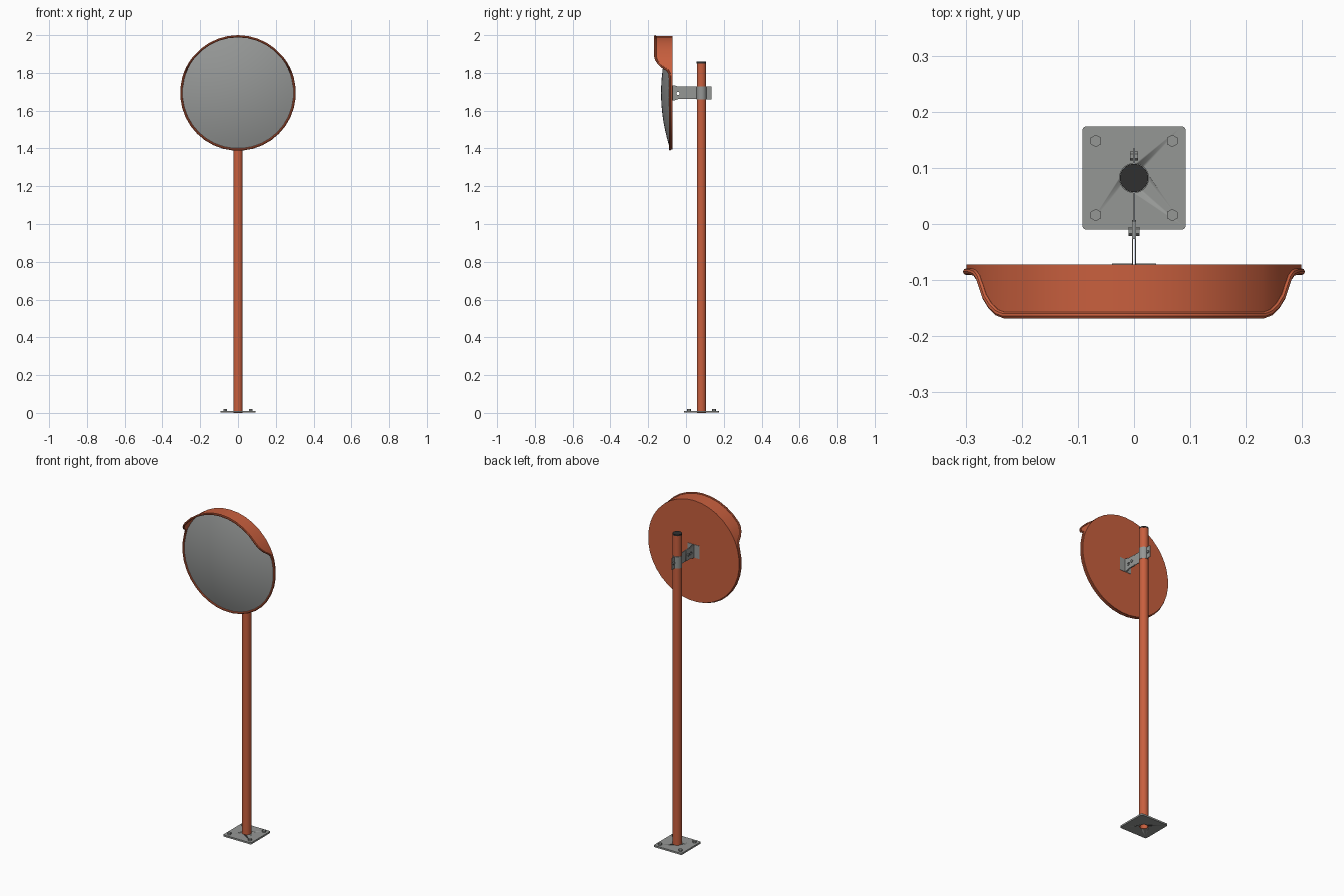
import bpy, bmesh, math
from mathutils import Matrix, Vector

if "Cube" in bpy.data.objects:
    bpy.data.objects.remove(bpy.data.objects["Cube"])

CZ, PY = 1.694, 0.082          # mirror centre height, pole y position


def material(name, rgb):
    m = bpy.data.materials.new(name)
    m.diffuse_color = (*rgb, 1)
    m.use_nodes = True
    m.node_tree.nodes["Principled BSDF"].inputs["Base Color"].default_value = m.diffuse_color
    return m


ORANGE = material("orange_paint", (0.58, 0.115, 0.048))
STEEL = material("galvanised_steel", (0.30, 0.31, 0.30))
MIRROR = material("mirror_grey", (0.30, 0.31, 0.305))
BLACK = material("black_plastic", (0.03, 0.03, 0.03))


def finish(ob, mat, smooth=True):
    ob.data.materials.clear()
    ob.data.materials.append(mat)
    bpy.ops.object.select_all(action='DESELECT')
    ob.select_set(True)
    bpy.context.view_layer.objects.active = ob
    if ob.type == 'CURVE':
        bpy.ops.object.convert(target='MESH')
        ob = bpy.context.object
    if smooth:
        bpy.ops.object.shade_smooth_by_angle(angle=math.radians(35))
    return ob


def from_bmesh(name, bm, mat, smooth=True):
    me = bpy.data.meshes.new(name)
    bmesh.ops.recalc_face_normals(bm, faces=bm.faces)
    bm.to_mesh(me)
    bm.free()
    ob = bpy.data.objects.new(name, me)
    bpy.context.collection.objects.link(ob)
    return finish(ob, mat, smooth)


def box(name, size, loc, mat, bevel=0):
    bm = bmesh.new()
    bmesh.ops.create_cube(bm, size=1, matrix=Matrix.Translation(loc) @ Matrix.Diagonal((*size, 1)))
    if bevel:
        edges = [e for e in bm.edges if abs(e.verts[0].co.z - e.verts[1].co.z) > 1e-5]
        bmesh.ops.bevel(bm, geom=edges, offset=bevel, segments=3, profile=0.5, affect='EDGES')
    return from_bmesh(name, bm, mat)


def cylinder(name, r, depth, loc, mat, sides=32, rot=Matrix()):
    bm = bmesh.new()
    bmesh.ops.create_cone(bm, cap_ends=True, segments=sides, radius1=r, radius2=r, depth=depth,
                          matrix=Matrix.Translation(loc) @ rot)
    return from_bmesh(name, bm, mat)


def tube(name, ro, ri, z0, z1, mat, sides=32):
    bm = bmesh.new()
    rings = []
    for r, z in ((ro, z0), (ro, z1), (ri, z1), (ri, z0)):
        rings.append([bm.verts.new((r * math.cos(2 * math.pi * i / sides),
                                    PY + r * math.sin(2 * math.pi * i / sides), z))
                      for i in range(sides)])
    for k in range(4):
        a, b = rings[k], rings[(k + 1) % 4]
        for i in range(sides):
            j = (i + 1) % sides
            bm.faces.new((a[i], a[j], b[j], b[i]))
    return from_bmesh(name, bm, mat)


# base plate, hollow pole, cap and anchor bolts
plate = box("base_plate", (0.184, 0.184, 0.01), (0, PY, 0.006), STEEL, 0.007)
cutter = cylinder("base_hole_cutter", 0.0245, 0.1, (0, PY, 0), STEEL)
cutter.hide_render = True
mod = plate.modifiers.new("pole_hole", 'BOOLEAN')
mod.object = cutter
mod.solver = 'EXACT'
bpy.context.view_layer.objects.active = plate
bpy.ops.object.modifier_apply(modifier=mod.name)
bpy.data.objects.remove(cutter)
tube("pole", 0.025, 0.022, 0.0, 1.852, ORANGE)
cylinder("pole_cap", 0.0252, 0.008, (0, PY, 1.855), BLACK)
for sx in (-1, 1):
    for sy in (-1, 1):
        cylinder("anchor_bolt", 0.011, 0.01, (sx * 0.068, PY + sy * 0.066, 0.0155), STEEL, 6)

# hood edge: (degrees from top, y), symmetric on both sides, flat rim below
corner = [(0, -.163), (10, -.163), (20, -.163), (30, -.163), (40, -.163), (50, -.163),
          (54, -.158), (58, -.147), (62, -.130), (64.5, -.112), (67, -.096), (70, -.088),
          (75, -.085)] + [(a, -.085) for a in range(85, 176, 10)]
edge = [(-a, y) for a, y in reversed(corner[1:])] + corner


def rim_point(r, a, y):
    a = math.radians(a)
    return Vector((r * math.sin(a), y, CZ + r * math.cos(a)))


# housing: thin shell wall with closed back
bm = bmesh.new()
loops = [[bm.verts.new(rim_point(r, a, -0.072 if back else y)) for a, y in edge]
         for r, back in ((0.300, True), (0.300, False), (0.297, False), (0.297, True))]
n = len(edge)
for k in range(3):
    for i in range(n):
        j = (i + 1) % n
        bm.faces.new((loops[k][i], loops[k][j], loops[k + 1][j], loops[k + 1][i]))
bm.faces.new(loops[0])
bm.faces.new(loops[3])
bmesh.ops.translate(bm, verts=loops[3], vec=(0, -0.003, 0))
from_bmesh("hooded_housing", bm, ORANGE)

# rolled bead along rim and hood edge
cu = bpy.data.curves.new("rim_bead", 'CURVE')
cu.dimensions = '3D'
cu.bevel_depth = 0.006
cu.bevel_resolution = 2
sp = cu.splines.new('POLY')
sp.points.add(n - 1)
for p, (a, y) in zip(sp.points, edge):
    p.co = (*rim_point(0.300, a, y), 1)
sp.use_cyclic_u = True
bead = bpy.data.objects.new("rim_bead", cu)
bpy.context.collection.objects.link(bead)
finish(bead, ORANGE)

# convex mirror: shallow spherical cap
bm = bmesh.new()
R, SAG, RINGS, SEG = 0.297, 0.048, 10, 48
centre = bm.verts.new((0, -0.084 - SAG, CZ))
prev = None
for k in range(1, RINGS + 1):
    t = k / RINGS
    ring = [bm.verts.new(rim_point(R * t, 360 * i / SEG, -0.084 - SAG * (1 - t * t)))
            for i in range(SEG)]
    for i in range(SEG):
        j = (i + 1) % SEG
        bm.faces.new((prev[i], prev[j], ring[j], ring[i]) if prev else (centre, ring[i], ring[j]))
    prev = ring
bm.faces.new(prev)
from_bmesh("convex_mirror", bm, MIRROR)


def side_plate(name, pts, x, thick, hole=None):
    """Plate in the y-z plane with an optional round hole (y, z, r)."""
    c = bpy.data.curves.new(name, 'CURVE')
    c.dimensions = '2D'
    c.fill_mode = 'BOTH'
    c.extrude = thick / 2
    shapes = [pts]
    if hole:
        shapes.append([(hole[0] + hole[2] * math.cos(i * math.pi / 8),
                        hole[1] + hole[2] * math.sin(i * math.pi / 8)) for i in range(16)])
    for s in shapes:
        spl = c.splines.new('POLY')
        spl.points.add(len(s) - 1)
        for p, (y, z) in zip(spl.points, s):
            p.co = (y, z, 0, 1)
        spl.use_cyclic_u = True
    ob = bpy.data.objects.new(name, c)
    bpy.context.collection.objects.link(ob)
    ob.matrix_world = Matrix(((0, 0, 1, x), (1, 0, 0, 0), (0, 1, 0, CZ), (0, 0, 0, 1)))
    return finish(ob, STEEL, False)


# pair of angle brackets on the housing back
blade = [(-.072, -.039), (-.060, -.039), (-.040, -.033), (.002, -.033), (.007, -.028),
         (.007, .028), (.002, .033), (-.040, .033), (-.060, .039), (-.072, .039)]
for s in (-1, 1):
    side_plate("bracket_blade", blade, s * 0.0027, 0.002, (-0.042, -0.003, 0.009))
    box("bracket_foot", (0.037, 0.002, 0.078), (s * 0.0205, -0.071, CZ), STEEL)

# pole clamp: band, front tongue, rear flanges
tube("clamp_band", 0.0268, 0.0245, CZ - 0.035, CZ + 0.035, STEEL)
box("clamp_tongue", (0.0034, 0.083, 0.066), (0, 0.0145, CZ), STEEL)
for s in (-1, 1):
    box("clamp_flange", (0.0015, 0.028, 0.07), (s * 0.0009, 0.1205, CZ), STEEL)

# hex bolt heads on both sides of bracket and clamp
side_on = Matrix.Rotation(math.pi / 2, 4, 'Y')
for y, x in ((-0.013, 0.0065), (0.121, 0.0045)):
    cylinder("bolt_shank", 0.0035, 2 * x, (0, y, CZ), STEEL, 12, side_on)
    for s in (-1, 1):
        cylinder("bolt_head", 0.008, 0.006, (s * x, y, CZ), STEEL, 6, side_on)
